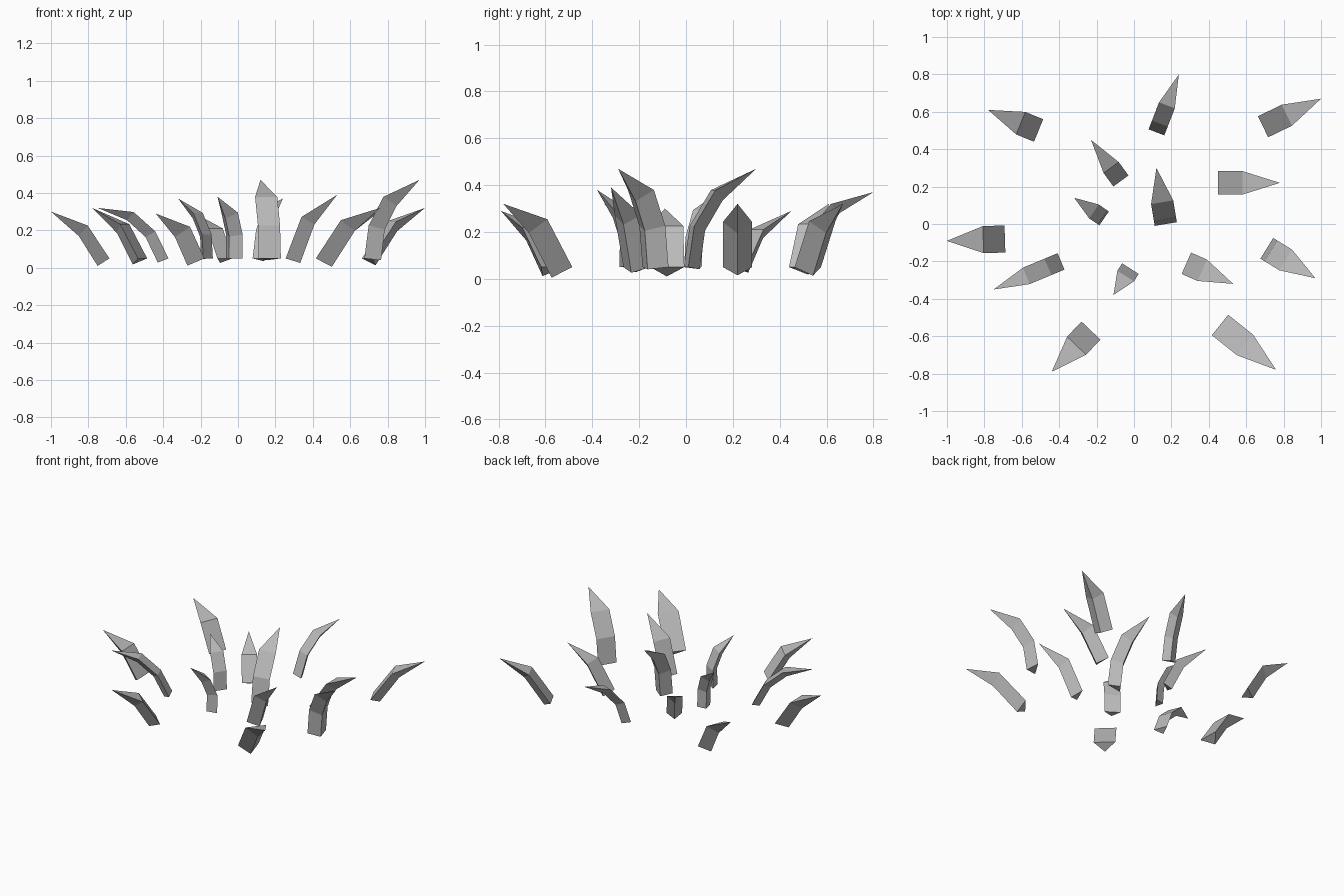
import bpy
import bmesh
from math import radians, sin, cos, atan2, hypot
from mathutils import Vector

cube = bpy.data.objects.get("Cube")
if cube:
    bpy.data.objects.remove(cube, do_unlink=True)

# One plain grey for every blade
grey = bpy.data.materials.new("plain_grey")
grey.use_nodes = True
grey.diffuse_color = (0.5, 0.5, 0.5, 1)
grey.node_tree.nodes["Principled BSDF"].inputs["Base Color"].default_value = grey.diffuse_color

BASE_HEIGHT = 0.05


def spine_of(reach, rise, curved):
    """Side profile of a blade as (outward, up) points from root to tip."""
    chord = hypot(reach, rise)
    droop = radians(28 if curved else 18)
    angle = atan2(reach, rise) + droop
    length = 0.4 * chord if curved else 0.12 + 0.22 * chord
    root, tip = Vector((0, 0)), Vector((reach, rise))
    bend = tip - length * Vector((sin(angle), cos(angle)))
    if not curved:
        return [root, bend, tip]
    # Curved blades have a second, lower bend bowed towards the middle
    knee = bend / 2 + 0.1 * Vector((-bend.y, bend.x))
    return [root, knee, bend, tip]


def make_blade(name, root, tip, width, curved):
    """Three-sided blade: flat inner face, keel outside, pointed tip."""
    origin = Vector((*root, BASE_HEIGHT))
    end = Vector(tip)
    flat = Vector((end.x - origin.x, end.y - origin.y, 0))
    out, up = flat.normalized(), Vector((0, 0, 1))
    side = out.cross(up)
    spine = spine_of(flat.length, end.z - origin.z, curved)

    bm = bmesh.new()
    rings = []
    for i, point in enumerate(spine[:-1]):
        # Keel direction is square to the averaged neighbouring segments
        along = (spine[i + 1] - point).normalized()
        if i:
            along += (point - spine[i - 1]).normalized()
        along.normalize()
        centre = origin + out * point.x + up * point.y
        keel = (out * along.y - up * along.x) * width / 2
        corners = (centre - side * width / 2, centre + side * width / 2, centre + keel)
        rings.append([bm.verts.new(c) for c in corners])

    # Root cap, shaft faces and pointed end
    bm.faces.new(rings[0])
    for low, high in zip(rings, rings[1:]):
        for k in range(3):
            n = (k + 1) % 3
            bm.faces.new((low[k], low[n], high[n], high[k]))
    point = bm.verts.new(end)
    for k in range(3):
        bm.faces.new((rings[-1][k], rings[-1][(k + 1) % 3], point))
    bmesh.ops.recalc_face_normals(bm, faces=bm.faces)

    mesh = bpy.data.meshes.new(name)
    bm.to_mesh(mesh)
    bm.free()
    mesh.materials.append(grey)
    bpy.context.collection.objects.link(bpy.data.objects.new(name, mesh))


# Root, tip and width of the blades with a single bend
straight_blades = [
    ((-.69, -.08), (-1, -.09, .3), .145),
    ((-.51, .5), (-.78, .61, .32), .13),
    ((-.23, -.57), (-.44, -.79, .29), .14),
    ((-.07, .23), (-.23, .45, .29), .1),
    ((.28, -.21), (.53, -.32, .39), .125),
    ((.45, .22), (.78, .22, .32), .125),
    ((.46, -.54), (.76, -.78, .32), .14),
    ((.69, .52), (1, .67, .32), .125),
]

# Root, tip and width of the blades with two bends
curved_blades = [
    ((-.39, -.2), (-.75, -.35, .32), .095),
    ((-.16, .03), (-.32, .14, .37), .09),
    ((-.02, -.24), (-.11, -.38, .38), .105),
    ((.17, 0), (.12, .3, .47), .12),
    ((.12, .49), (.24, .8, .37), .09),
    ((.71, -.13), (.97, -.29, .47), .13),
]

for i, blade in enumerate(straight_blades):
    make_blade(f"straight_blade_{i + 1}", *blade, curved=False)
for i, blade in enumerate(curved_blades):
    make_blade(f"curved_blade_{i + 1}", *blade, curved=True)
